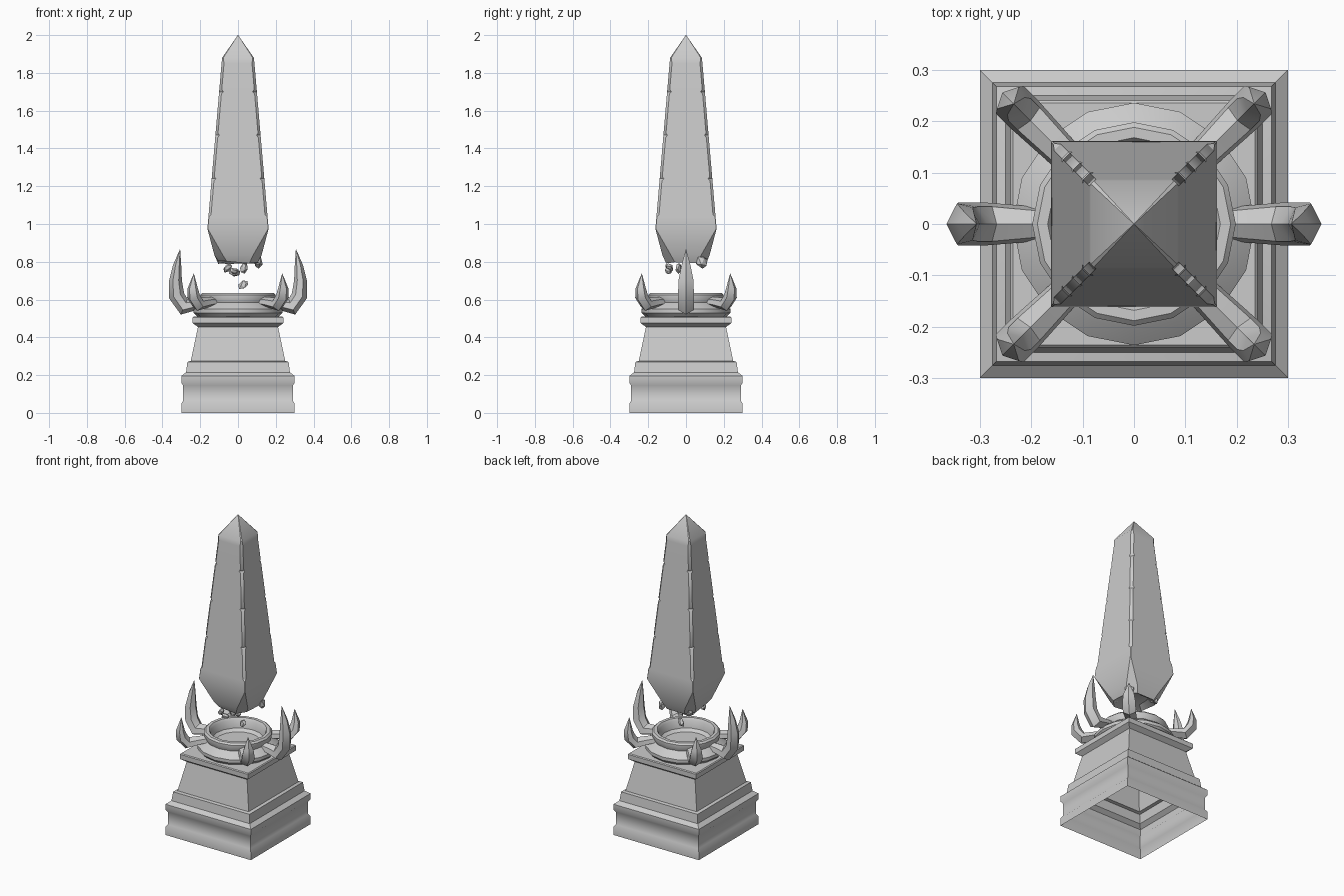
import bpy, bmesh, math, random
from mathutils import Vector, Matrix

if "Cube" in bpy.data.objects:
    bpy.data.objects.remove(bpy.data.objects["Cube"])

random.seed(4)


def finish(name, bm, angle=35):
    bmesh.ops.recalc_face_normals(bm, faces=bm.faces[:])
    me = bpy.data.meshes.new(name)
    bm.to_mesh(me)
    bm.free()
    ob = bpy.data.objects.new(name, me)
    bpy.context.collection.objects.link(ob)
    bpy.ops.object.select_all(action='DESELECT')
    ob.select_set(True)
    bpy.context.view_layer.objects.active = ob
    bpy.ops.object.shade_smooth_by_angle(angle=math.radians(angle))
    return ob


def loft(name, rings, cap_start=True, cap_end=True, angle=35):
    """Skin a list of equal-length point rings."""
    bm = bmesh.new()
    vs = [[bm.verts.new(p) for p in ring] for ring in rings]
    n = len(vs[0])
    for a, b in zip(vs, vs[1:]):
        for i in range(n):
            j = (i + 1) % n
            bm.faces.new((a[i], a[j], b[j], b[i]))
    if cap_start:
        bm.faces.new(vs[0][::-1])
    if cap_end:
        bm.faces.new(vs[-1])
    return finish(name, bm, angle)


def square(h, z):
    return [(-h, -h, z), (h, -h, z), (h, h, z), (-h, h, z)]


def octagon(h, c, z):
    """Square of half-width h with corners cut by c."""
    k = h - c
    return [(-k, -h, z), (k, -h, z), (h, -k, z), (h, k, z),
            (k, h, z), (-k, h, z), (-h, k, z), (-h, -k, z)]


def circle(r, z, n=16):
    return [(r * math.sin(2 * math.pi * i / n), r * math.cos(2 * math.pi * i / n), z)
            for i in range(n)]


# stepped square pedestal, open underneath
profile = [(.30, 0), (.30, .05), (.29, .065), (.29, .145), (.30, .16), (.30, .195),
           (.275, .215), (.268, .27), (.25, .275), (.212, .455), (.24, .475),
           (.24, .505), (.235, .51)]
loft("pedestal", [square(h, z) for h, z in profile], cap_start=False)

# round basin on the pedestal
basin = [(.215, .51), (.236, .53), (.236, .55), (.205, .575), (.19, .585), (.198, .605),
         (.198, .625), (.188, .635), (.168, .635), (.158, .622), (.15, .575), (.13, .56)]
loft("basin", [circle(r, z) for r, z in basin], cap_start=False)


# claws: path points are (radius, z, half thickness, half width)
def claw(name, path, angle):
    rot = Matrix.Rotation(math.radians(angle), 3, 'Z')
    section = [(1, 0), (.4, 1), (-.5, .8), (-1, 0), (-.5, -.8), (.4, -1)]
    rings = []
    for i, (r, z, t, w) in enumerate(path):
        a, b = path[max(i - 1, 0)], path[min(i + 1, len(path) - 1)]
        d = Vector((b[0] - a[0], b[1] - a[1])).normalized()
        rings.append([rot @ Vector((r + d.y * t * u, w * v, z - d.x * t * u))
                      for u, v in section])
    loft(name, rings, angle=40)


big = [(.17, .58, .025, .03), (.22, .575, .03, .036), (.285, .562, .045, .042),
       (.325, .62, .042, .042), (.331, .70, .034, .04), (.322, .78, .022, .024),
       (.307, .865, .001, .001)]
small = [(.17, .59, .025, .03), (.23, .585, .028, .034), (.295, .575, .036, .038),
         (.33, .615, .034, .038), (.337, .66, .025, .03), (.331, .737, .001, .001)]
for a in (0, 180):
    claw("side_claw", big, a)
for a in (45, 135, 225, 315):
    claw("corner_claw", small, a)

# floating obelisk with worn, nicked corners
def width(z):
    return .162 + (.085 - .162) * (z - .975) / (1.875 - .975)


rings = [octagon(.07, .035, .815), octagon(.105, .045, .795), octagon(.125, .045, .835),
         octagon(.162, .002, .975), octagon(width(1.04), .003, 1.04),
         octagon(width(1.05), .013, 1.05)]
for z in (1.24, 1.47, 1.70):
    for dz, c in ((-.012, .013), (0, .022), (.012, .013)):
        rings.append(octagon(width(z + dz), c, z + dz))
rings += [octagon(width(1.85), .013, 1.85), octagon(.084, .006, 1.88),
          octagon(.001, .0003, 2.0)]
# break the underside unevenly
rings[:2] = [[(x, y, z + random.uniform(-.008, .012)) for x, y, z in r] for r in rings[:2]]
loft("obelisk", rings, angle=30)

# broken stone fragments below the obelisk
fragments = [(-.055, -.09, .77, .030), (-.015, -.01, .745, .034), (.03, -.04, .765, .030),
             (.105, .085, .80, .042), (.03, .01, .68, .030), (-.02, -.095, .75, .027),
             (.085, -.07, .815, .030), (-.08, .08, .81, .032)]
for x, y, z, s in fragments:
    bm = bmesh.new()
    bmesh.ops.create_icosphere(bm, subdivisions=1, radius=s)
    turn = Matrix.Rotation(random.uniform(0, 6), 3, Vector((random.random(), .5, random.random())))
    for v in bm.verts:
        p = v.co * random.uniform(.75, 1.15)
        v.co = turn @ Vector((p.x * 1.1, p.y * .6, p.z * .75)) + Vector((x, y, z))
    finish("stone_fragment", bm, 20)
